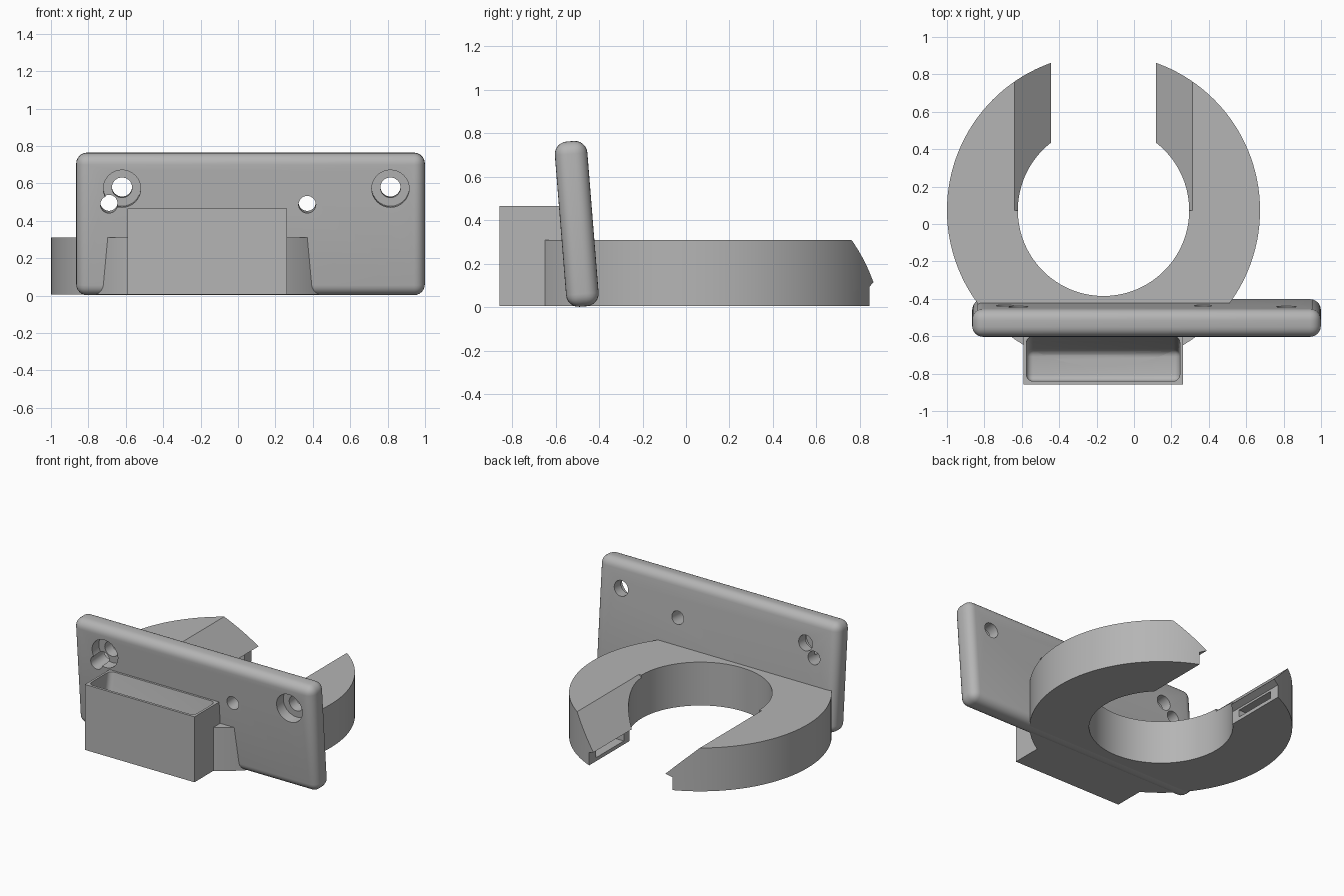
import bpy, bmesh, math
from mathutils import Matrix, Vector

if "Cube" in bpy.data.objects:
    bpy.data.objects.remove(bpy.data.objects["Cube"], do_unlink=True)

GREY = (0.46, 0.46, 0.46, 1)
mat = bpy.data.materials.new("plain grey")
mat.use_nodes = True
mat.diffuse_color = GREY
mat.node_tree.nodes["Principled BSDF"].inputs["Base Color"].default_value = GREY


def add(name, bm):
    bmesh.ops.recalc_face_normals(bm, faces=bm.faces)
    me = bpy.data.meshes.new(name)
    bm.to_mesh(me)
    bm.free()
    ob = bpy.data.objects.new(name, me)
    me.materials.append(mat)
    bpy.context.collection.objects.link(ob)
    return ob


def box(name, lo, hi, bevel=0, segments=6):
    lo, hi = Vector(lo), Vector(hi)
    bm = bmesh.new()
    m = Matrix.Translation((lo + hi) / 2) @ Matrix.Diagonal((*(hi - lo), 1))
    bmesh.ops.create_cube(bm, size=1, matrix=m)
    if bevel:
        bmesh.ops.bevel(bm, geom=bm.edges[:], offset=bevel, segments=segments,
                        profile=0.5, affect='EDGES')
    return add(name, bm)


def cylinder(name, radius, depth, matrix, segments=32):
    bm = bmesh.new()
    bmesh.ops.create_cone(bm, cap_ends=True, segments=segments, radius1=radius,
                          radius2=radius, depth=depth, matrix=matrix)
    return add(name, bm)


def prism(name, outline, direction):
    """Extrude a closed outline of points along a direction."""
    bm = bmesh.new()
    face = bm.faces.new([bm.verts.new(p) for p in outline])
    new = bmesh.ops.extrude_face_region(bm, geom=[face])["geom"]
    bmesh.ops.translate(bm, vec=direction,
                        verts=[g for g in new if isinstance(g, bmesh.types.BMVert)])
    return add(name, bm)


def activate(ob):
    bpy.ops.object.select_all(action='DESELECT')
    ob.select_set(True)
    bpy.context.view_layer.objects.active = ob


def cut(ob, cutter, keep=False):
    cutter.hide_render = True
    mod = ob.modifiers.new("cut", 'BOOLEAN')
    mod.operation, mod.solver, mod.object = 'DIFFERENCE', 'EXACT', cutter
    activate(ob)
    bpy.ops.object.modifier_apply(modifier=mod.name)
    if not keep:
        bpy.data.objects.remove(cutter, do_unlink=True)


CX, CY = -0.163, 0.073          # ring centre
BASE, RING_TOP = 0.005, 0.31

# Open ring cradle
ring = cylinder("ring_cradle", 0.837, RING_TOP - BASE,
                Matrix.Translation((CX, CY, (BASE + RING_TOP) / 2)), 128)
cut(ring, cylinder("bore", 0.458, 1, Matrix.Translation((CX, CY, 0)), 128))

# Gap between the arms: sloped top, thin lip, undercut below
half = [(0.325, -0.1), (0.325, 0.095), (0.28, 0.115), (0.477, RING_TOP), (0.477, 0.5)]
profile = half + [(-x, z) for x, z in reversed(half)]
cut(ring, prism("gap", [(CX + x, CY, z) for x, z in profile], (0, 1, 0)))

# Slots in the arm end faces
cut(ring, box("arm_slots", (CX - 0.42, 0.46, 0.03), (CX + 0.42, 0.77, 0.08)))

# Front tray with a rounded pocket whose back wall slopes
tray = box("front_tray", (-0.59, -0.858, BASE), (0.262, -0.5, 0.465))
side = [(-0.84, 0.04), (-0.675, 0.04), (-0.575, 0.6), (-0.84, 0.6)]
pocket = prism("pocket", [(-0.575, y, z) for y, z in side], (0.82, 0, 0))
bev = pocket.modifiers.new("round", 'BEVEL')
bev.width, bev.segments = 0.035, 5
activate(pocket)
bpy.ops.object.modifier_apply(modifier="round")
cut(tray, pocket, keep=True)
cut(ring, pocket)

# Leaning mounting plate with rounded edges
W, T, H = 0.932, 0.075, 0.381
plate = box("mounting_plate", (-W, -T, -H), (W, T, H), 0.058)
PX = 0.067


def plate_hole(x, z, radius, y=0, depth=1):
    m = Matrix.Translation((x - PX, y, z)) @ Matrix.Rotation(math.pi / 2, 4, 'X')
    cut(plate, cylinder("hole", radius, depth, m))


# Counterbored screw holes and small pin holes
for x in (-0.62, 0.815):
    plate_hole(x, 0.195, 0.054)
    plate_hole(x, 0.195, 0.1, y=-0.1, depth=0.2)
for x in (-0.69, 0.37):
    plate_hole(x, 0.11, 0.046)
plate.location = (PX, -0.5025, 0.383)
plate.rotation_euler = (0.08, 0, 0)

for ob in (ring, tray, plate):
    activate(ob)
    bpy.ops.object.shade_smooth_by_angle(angle=math.radians(30))
